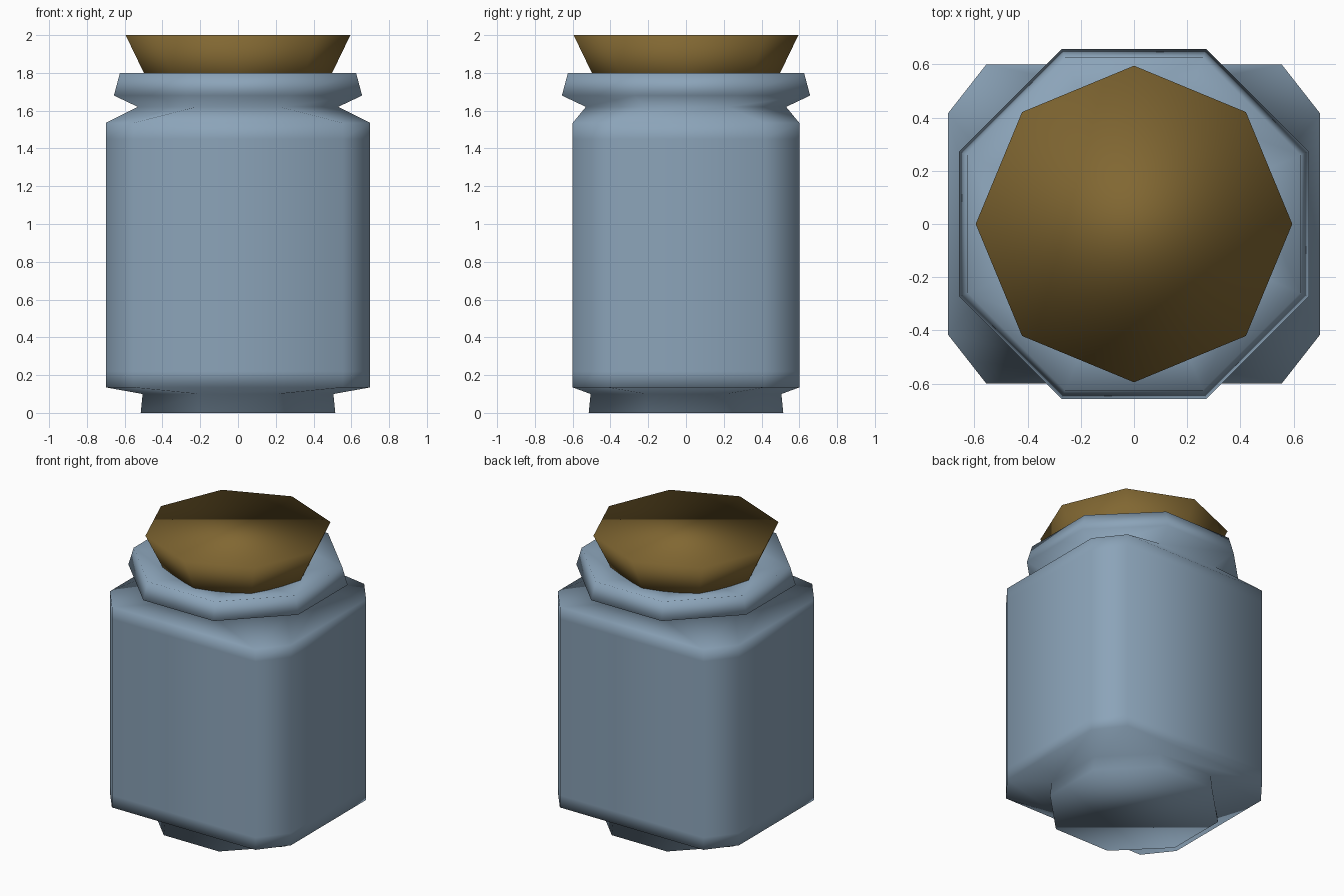
import bpy, bmesh
from math import pi, cos, sin, tan

cube = bpy.data.objects.get("Cube")
if cube:
    bpy.data.objects.remove(cube, do_unlink=True)


def material(name, color):
    mat = bpy.data.materials.new(name)
    mat.use_nodes = True
    mat.diffuse_color = (*color, 1)
    bsdf = next(n for n in mat.node_tree.nodes if n.type == 'BSDF_PRINCIPLED')
    bsdf.inputs["Base Color"].default_value = (*color, 1)
    bsdf.inputs["Roughness"].default_value = 0.8
    return mat


def octagon(apothem):
    """Eight points with flat sides facing the axes."""
    s = apothem * tan(pi / 8)
    return eight_sided(apothem, apothem, s, s)


def pointed_octagon(radius):
    return [(radius * cos(k * pi / 4), radius * sin(k * pi / 4)) for k in range(8)]


def eight_sided(x, y, flat_x, flat_y):
    """Rectangle with cut corners, counter-clockwise from the +x side."""
    return [(x, flat_y), (flat_x, y), (-flat_x, y), (-x, flat_y),
            (-x, -flat_y), (-flat_x, -y), (flat_x, -y), (x, -flat_y)]


def loft(name, rings, mat):
    """Skin a stack of (height, outline) rings and close both ends."""
    bm = bmesh.new()
    loops = [[bm.verts.new((x, y, z)) for x, y in outline] for z, outline in rings]
    for low, high in zip(loops, loops[1:]):
        for i in range(8):
            j = (i + 1) % 8
            bm.faces.new((low[i], low[j], high[j], high[i]))
    bm.faces.new(loops[0][::-1])
    bm.faces.new(loops[-1])
    for face in bm.faces:
        face.smooth = True
    mesh = bpy.data.meshes.new(name)
    bm.to_mesh(mesh)
    bm.free()
    mesh.materials.append(mat)
    obj = bpy.data.objects.new(name, mesh)
    bpy.context.scene.collection.objects.link(obj)
    return obj


glass = material("blue grey glass", (0.26, 0.37, 0.485))
cork = material("brown cork", (0.22, 0.136, 0.032))

# Jar: foot, chamfered body, pinched neck, flared lip and shallow mouth
body = eight_sided(0.70, 0.60, 0.555, 0.415)
loft("jar", [
    (0.0, octagon(0.515)),
    (0.10, octagon(0.505)),
    (0.135, body),
    (0.22, body),
    (1.45, body),
    (1.535, body),
    (1.62, octagon(0.53)),
    (1.68, octagon(0.657)),
    (1.80, octagon(0.625)),
    (1.76, octagon(0.43)),
], glass)

# Stopper: tapered plug set into the mouth
loft("stopper", [
    (1.70, pointed_octagon(0.45)),
    (2.0, pointed_octagon(0.595)),
], cork)
